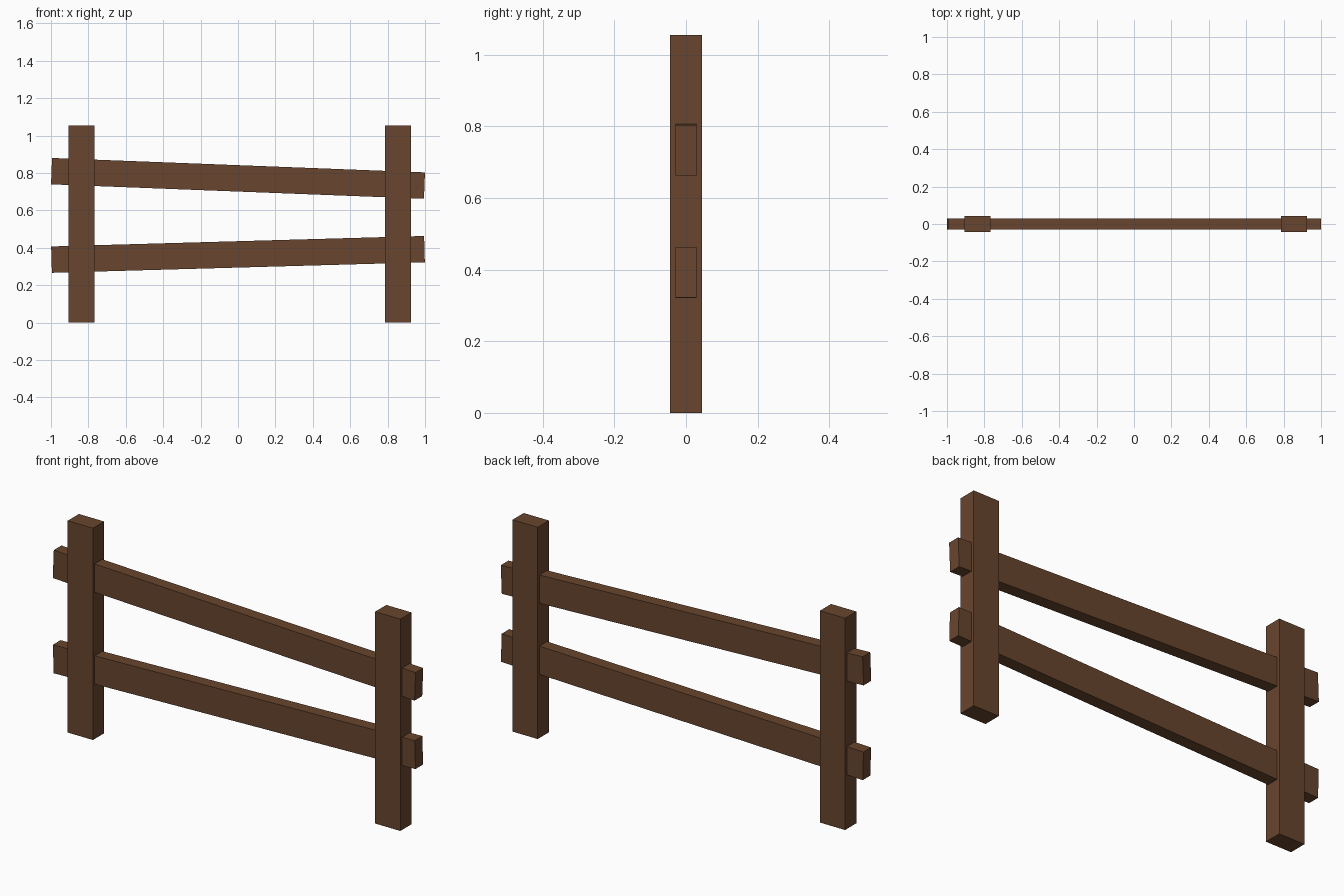
import bpy
from math import atan2, hypot

cube = bpy.data.objects.get("Cube")
if cube:
    bpy.data.objects.remove(cube, do_unlink=True)

# Single brown wood colour
wood = bpy.data.materials.new("brown wood")
wood.use_nodes = True
BROWN = (0.14, 0.06, 0.027, 1)
wood.diffuse_color = BROWN
wood.node_tree.nodes["Principled BSDF"].inputs["Base Color"].default_value = BROWN


def beam(name, centre, size, tilt=0.0):
    """Square-cut timber, tilted in the plane of the fence."""
    bpy.ops.mesh.primitive_cube_add(size=1, location=centre, rotation=(0, tilt, 0))
    obj = bpy.context.object
    obj.name = name
    obj.scale = size
    bpy.ops.object.transform_apply(location=False, rotation=True, scale=True)
    obj.data.materials.append(wood)
    return obj


# Upright posts
POST_HEIGHT = 1.055
for name, x in (("right_post", -0.838), ("left_post", 0.856)):
    beam(name, (x, 0, POST_HEIGHT / 2), (0.139, 0.088, POST_HEIGHT))

# Sloping rails passing through both posts: centre height at each end
RUN = 1.994
for name, z_start, z_end in (("upper_rail", 0.81, 0.733), ("lower_rail", 0.337, 0.393)):
    rise = z_end - z_start
    beam(name, (0, 0, (z_start + z_end) / 2),
         (hypot(RUN, rise), 0.06, 0.141), -atan2(rise, RUN))
